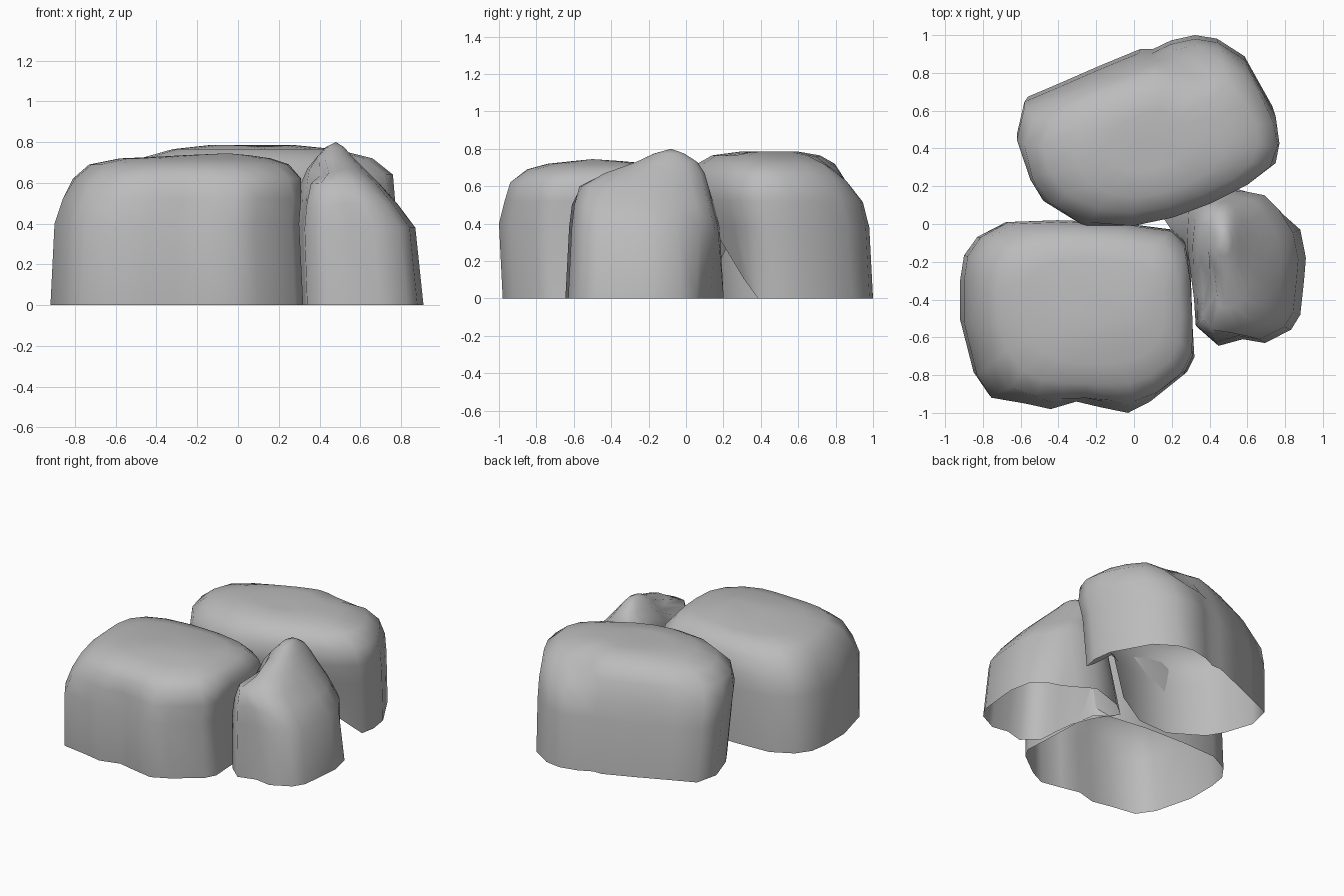
import bpy
import bmesh
import math
from mathutils import Vector

default_cube = bpy.data.objects.get("Cube")
if default_cube:
    bpy.data.objects.remove(default_cube, do_unlink=True)

# One plain stone colour
stone = bpy.data.materials.new("grey_stone")
stone.use_nodes = True
stone_colour = (0.5, 0.5, 0.5, 1)
stone.diffuse_color = stone_colour
stone.node_tree.nodes["Principled BSDF"].inputs["Base Color"].default_value = stone_colour


def normalise(points):
    """Fit an outline into the unit square."""
    xs, ys = zip(*points)
    width, depth = max(xs) - min(xs), max(ys) - min(ys)
    return [((x - min(xs)) / width, (y - min(ys)) / depth) for x, y in points]


def soften(points):
    """Round an outline by averaging each point with its neighbours."""
    count = len(points)
    return normalise([
        tuple((points[i - 1][a] + 2 * points[i][a] + points[(i + 1) % count][a]) / 4
              for a in range(2))
        for i in range(count)])


def build_rock(name, outline, levels, peak, dents):
    """Loft an outline through boxes (z, left, right, front, back) to a peak."""
    bm = bmesh.new()
    shape = normalise(outline)
    rings = []
    for index, (z, left, right, front, back) in enumerate(levels):
        if index > 2:
            shape = soften(shape)
        rings.append([bm.verts.new((left + u * (right - left),
                                    front + v * (back - front), z))
                      for u, v in shape])
    count = len(outline)
    for low, high in zip(rings, rings[1:]):
        for i in range(count):
            j = (i + 1) % count
            bm.faces.new((low[i], low[j], high[j], high[i]))
    tip = bm.verts.new(peak)
    for i in range(count):
        bm.faces.new((rings[-1][i], rings[-1][(i + 1) % count], tip))

    # Push smooth hollows and bulges into the surface
    for centre, radius, push in dents:
        for vert in bm.verts:
            distance = (vert.co - Vector(centre)).length / radius
            if distance < 1:
                vert.co += Vector(push) * (0.5 + 0.5 * math.cos(math.pi * distance))

    bmesh.ops.recalc_face_normals(bm, faces=bm.faces)
    for face in bm.faces:
        face.smooth = True
    mesh = bpy.data.meshes.new(name)
    bm.to_mesh(mesh)
    bm.free()
    mesh.materials.append(stone)
    rock = bpy.data.objects.new(name, mesh)
    bpy.context.scene.collection.objects.link(rock)
    return rock


# Broad boulder at the front
build_rock(
    "front_boulder",
    [(-.91, -.3), (-.89, -.17), (-.82, -.07), (-.67, .01), (-.4, .02), (-.1, .01),
     (.2, -.03), (.28, -.1), (.3, -.25), (.31, -.55), (.32, -.72), (.28, -.8),
     (.1, -.94), (-.02, -1), (-.17, -.97), (-.3, -.94), (-.44, -.98), (-.58, -.95),
     (-.76, -.92), (-.84, -.8), (-.91, -.52)],
    [(0, -.92, .32, -.98, .02),
     (.4, -.9, .3, -1, .02),
     (.52, -.86, .31, -.97, .01),
     (.62, -.81, .31, -.94, -.02),
     (.69, -.73, .25, -.85, -.08),
     (.72, -.58, .16, -.74, -.18),
     (.735, -.3, .06, -.6, -.35)],
    (-.05, -.5, .745),
    [((-.3, -.3, .73), .25, (0, 0, -.015))])

# Long boulder at the back, with a low shoulder and a raised inner edge
build_rock(
    "back_boulder",
    [(-.62, .47), (-.58, .65), (-.4, .73), (-.18, .83), (.03, .92), (.1, .92),
     (.2, .97), (.33, 1), (.45, .98), (.6, .88), (.68, .73), (.75, .6), (.77, .45),
     (.75, .34), (.62, .24), (.4, .12), (.2, .04), (0, -.01), (-.25, -.02),
     (-.48, .13), (-.55, .25)],
    [(0, -.6, .75, .05, 1),
     (.38, -.62, .76, .01, .98),
     (.52, -.62, .77, -.02, .95),
     (.64, -.58, .76, -.01, .9),
     (.72, -.48, .66, .06, .83),
     (.765, -.32, .48, .14, .72),
     (.785, -.14, .28, .28, .6)],
    (.05, .45, .785),
    [((.32, .88, .7), .24, (0, -.05, -.05)),
     ((.42, .18, 0), .36, (-.02, .05, .3)),
     ((.1, .4, .77), .18, (0, 0, -.02))])

# Pointed stone leaning on the other two, hollowed low at the back
build_rock(
    "pointed_stone",
    [(.28, -.1), (.29, .1), (.36, .17), (.5, .21), (.62, .2), (.72, .18), (.8, .1),
     (.88, -.03), (.91, -.18), (.9, -.3), (.88, -.48), (.83, -.56), (.69, -.63),
     (.57, -.61), (.44, -.645), (.33, -.55), (.32, -.4), (.3, -.25)],
    [(0, .29, .91, -.645, .21),
     (.38, .28, .87, -.625, .18),
     (.5, .3, .78, -.61, .15),
     (.6, .31, .69, -.57, .12),
     (.67, .34, .62, -.45, .1),
     (.73, .39, .56, -.28, .06),
     (.775, .43, .52, -.17, -.01)],
    (.48, -.08, .8),
    [((.3, .1, 0), .3, (-.15, -.06, 0)),
     ((.72, .2, 0), .25, (-.03, -.1, 0)),
     ((.37, -.35, .66), .2, (.06, .02, -.04))])
